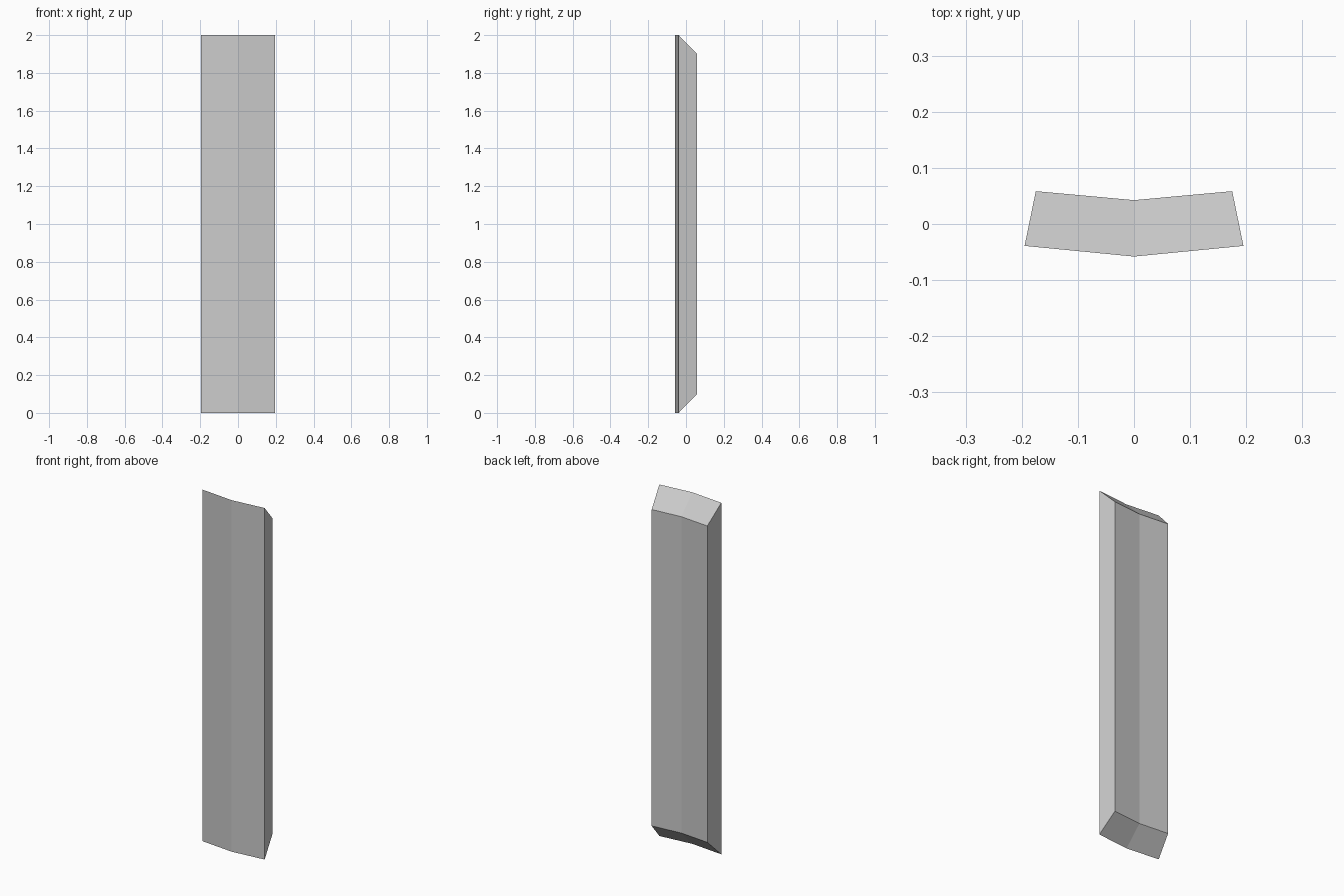
import bpy, bmesh

if "Cube" in bpy.data.objects:
    bpy.data.objects.remove(bpy.data.objects["Cube"])

# Column profiles across x: (x, y) of the front face and the shorter back face
front = [(-0.195, -0.039), (0.0, -0.058), (0.195, -0.039)]
back = [(-0.175, 0.0585), (0.0, 0.0425), (0.175, 0.0585)]
HEIGHT, CHAMFER = 2.0, 0.1

bm = bmesh.new()

# One four-sided ring per column: front bottom, back bottom, back top, front top
rings = []
for (fx, fy), (bx, by) in zip(front, back):
    corners = [(fx, fy, 0), (bx, by, CHAMFER),
               (bx, by, HEIGHT - CHAMFER), (fx, fy, HEIGHT)]
    rings.append([bm.verts.new(c) for c in corners])

# Skin between neighbouring rings, then cap both sides
for a, b in zip(rings, rings[1:]):
    for i in range(4):
        j = (i + 1) % 4
        bm.faces.new((a[i], a[j], b[j], b[i]))
bm.faces.new(rings[0])
bm.faces.new(rings[-1])
bmesh.ops.recalc_face_normals(bm, faces=bm.faces[:])

mesh = bpy.data.meshes.new("bent_plank")
bm.to_mesh(mesh)
bm.free()
plank = bpy.data.objects.new("bent_plank", mesh)
bpy.context.collection.objects.link(plank)
